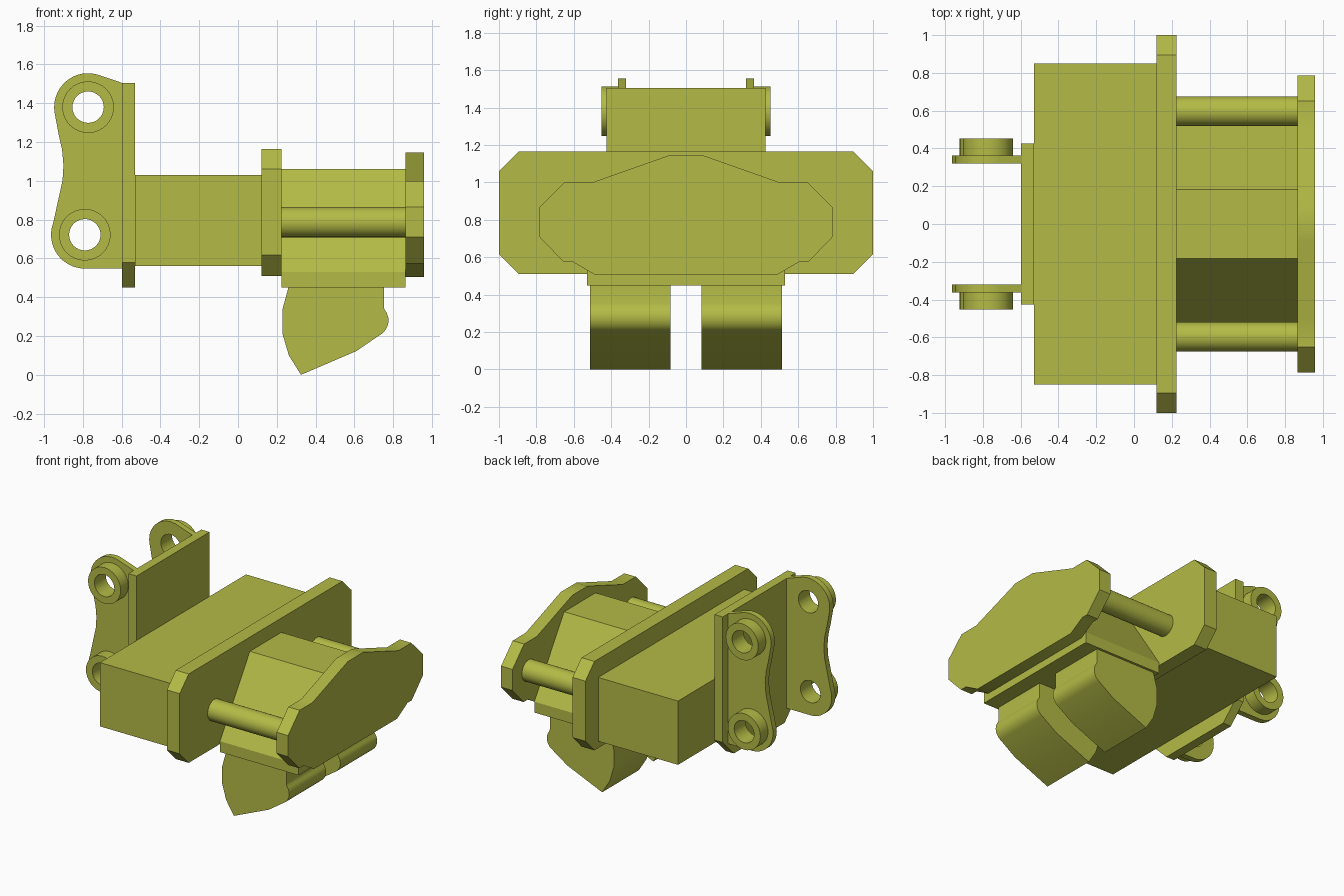
import bpy, bmesh
from math import cos, sin, radians
from mathutils import Matrix

if "Cube" in bpy.data.objects:
    bpy.data.objects.remove(bpy.data.objects["Cube"])

paint = bpy.data.materials.new("olive_yellow_paint")
paint.use_nodes = True
colour = (0.456, 0.497, 0.061, 1)
paint.diffuse_color = colour
paint.node_tree.nodes["Principled BSDF"].inputs["Base Color"].default_value = colour

# Columns: profile u, profile v, extrusion direction
ALONG_X = Matrix(((0, 0, 1), (1, 0, 0), (0, 1, 0)))
ALONG_Y = Matrix(((1, 0, 0), (0, 0, -1), (0, 1, 0)))


def arc(cx, cz, r, start=0, end=360, n=32):
    """Points of an arc; a full turn leaves out the repeated last point."""
    steps = n if end - start == 360 else n + 1
    angles = [radians(start + (end - start) * i / n) for i in range(steps)]
    return [(cx + r * cos(a), cz + r * sin(a)) for a in angles]


def mirrored(half):
    """Complete a right half outline, listed from top to bottom."""
    return half + [(-u, v) for u, v in reversed(half)]


def extrude(name, loops, axis, low, high):
    """Extrude an outline, with optional holes, between two coordinates."""
    curve = bpy.data.curves.new(name, 'CURVE')
    curve.dimensions = '2D'
    curve.fill_mode = 'BOTH'
    curve.extrude = (high - low) / 2
    for loop in loops:
        spline = curve.splines.new('POLY')
        spline.points.add(len(loop) - 1)
        for point, (u, v) in zip(spline.points, loop):
            point.co = (u, v, 0, 1)
        spline.use_cyclic_u = True
    obj = bpy.data.objects.new(name, curve)
    bpy.context.collection.objects.link(obj)
    bpy.ops.object.select_all(action='DESELECT')
    obj.select_set(True)
    bpy.context.view_layer.objects.active = obj
    bpy.ops.object.convert(target='MESH')
    obj = bpy.context.view_layer.objects.active
    obj.name = name

    # Weld the caps to the walls and turn the profile into place
    mesh = obj.data
    bm = bmesh.new()
    bm.from_mesh(mesh)
    bmesh.ops.remove_doubles(bm, verts=bm.verts, dist=0.0005)
    bmesh.ops.transform(bm, matrix=axis.to_4x4(), verts=bm.verts)
    middle = (low + high) / 2
    shift = (middle, 0, 0) if axis is ALONG_X else (0, middle, 0)
    bmesh.ops.translate(bm, vec=shift, verts=bm.verts)
    bmesh.ops.dissolve_limit(bm, angle_limit=0.001, verts=bm.verts, edges=bm.edges)
    bmesh.ops.recalc_face_normals(bm, faces=bm.faces)
    bm.to_mesh(mesh)
    bm.free()
    mesh.materials.clear()
    mesh.materials.append(paint)
    bpy.ops.object.shade_smooth_by_angle(angle=radians(31))
    return obj


# Housing, flange and mounting plate
extrude("main_housing", [mirrored([(0.85, 1.03), (0.85, 0.56)])], ALONG_X, -0.53, 0.12)
extrude("flange_plate", [mirrored([(0.895, 1.165), (1, 1.06), (1, 0.617), (0.895, 0.51)])],
        ALONG_X, 0.12, 0.225)
extrude("mounting_plate", [mirrored([(0.425, 1.505), (0.425, 0.58), (0.295, 0.45)])],
        ALONG_X, -0.597, -0.53)

# Tapered body and end plate
extrude("tapered_body", [mirrored([(0.183, 1.06), (0.53, 0.53), (0.53, 0.45)])],
        ALONG_X, 0.225, 0.865)
extrude("end_plate", [mirrored([(0.09, 1.145), (0.5, 1.0), (0.65, 1.0), (0.785, 0.865),
                                (0.785, 0.71), (0.655, 0.575), (0.605, 0.575),
                                (0.485, 0.505)])], ALONG_X, 0.865, 0.958)

# Outlines of the hinge ears and the jaws
upper, lower = (-0.773, 1.38), (-0.79, 0.722)
holes = [arc(*centre, 0.081) for centre in (upper, lower)]
ear = (arc(*upper, 0.175, 70, 190, 16)
       + [(-0.925, 1.24), (-0.907, 1.16), (-0.9, 1.08), (-0.905, 1.0), (-0.925, 0.91)]
       + arc(*lower, 0.174, 160, 270, 16) + [(-0.597, 0.548), (-0.597, 1.505)])
jaw = ([(0.26, 0.45), (0.23, 0.34), (0.23, 0.21), (0.262, 0.1), (0.325, 0), (0.61, 0.122)]
       + arc(0.69, 0.28, 0.086, -62, 40, 10) + [(0.752, 0.35), (0.752, 0.45)])

for side, sign in (("left", 1), ("right", -1)):
    label = "front" if sign < 0 else "back"

    def span(a, b):
        return sorted((sign * a, sign * b))

    extrude(f"{label}_hinge_ear", [ear] + holes, ALONG_Y, *span(0.32, 0.363))
    for level, centre, hole in zip(("upper", "lower"), (upper, lower), holes):
        extrude(f"{label}_{level}_boss", [arc(*centre, 0.133), hole],
                ALONG_Y, *span(0.363, 0.452))
    extrude(f"{label}_jaw", [jaw], ALONG_Y, *span(0.083, 0.512))
    extrude(f"{label}_tie_rod", [arc(sign * 0.597, 0.787, 0.078)], ALONG_X, 0.225, 0.865)
